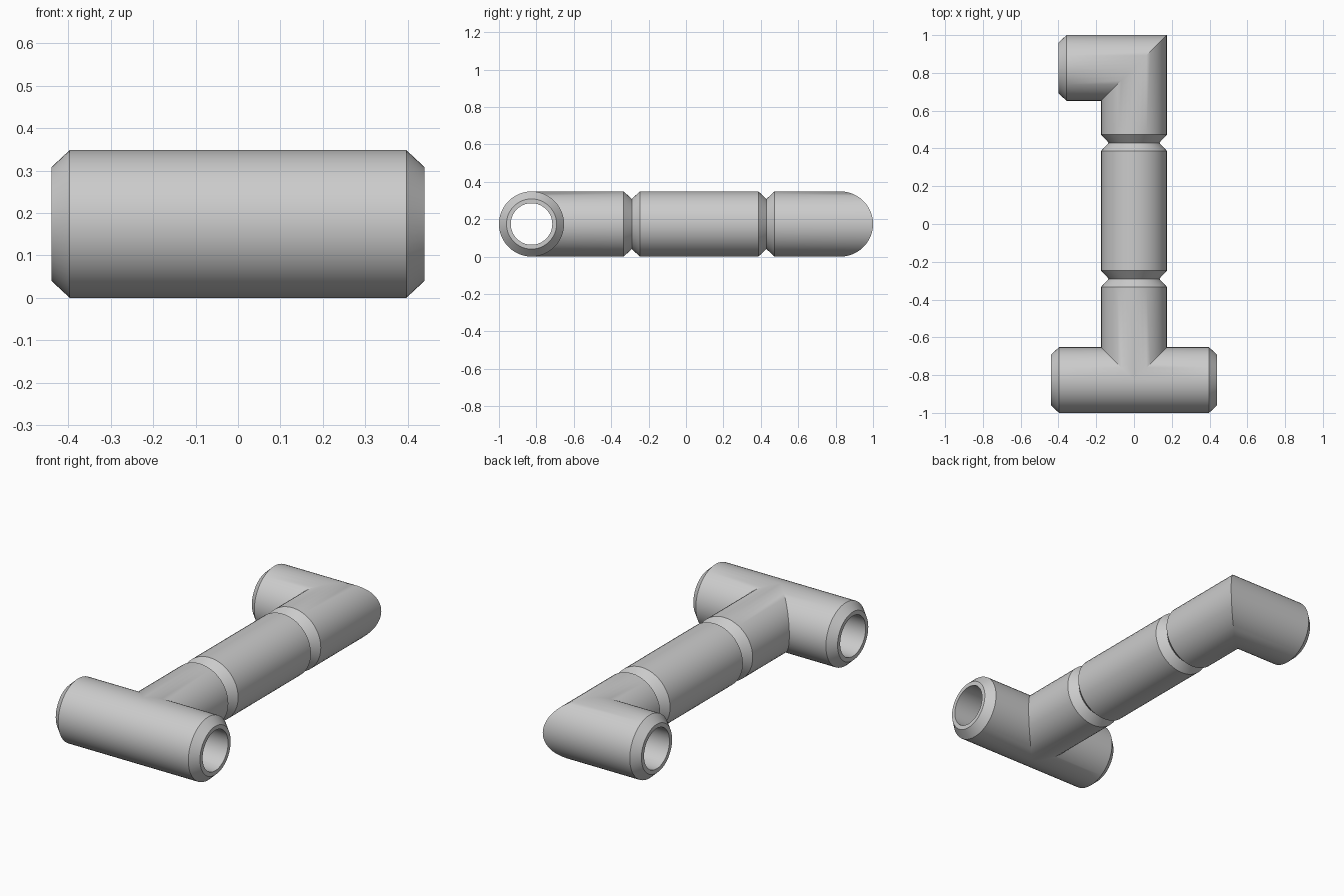
import bpy, bmesh, math

if "Cube" in bpy.data.objects:
    bpy.data.objects.remove(bpy.data.objects["Cube"])

R, BORE, LIP, CH = 0.174, 0.111, 0.134, 0.043   # pipe radius, bore, end lip, chamfer
Z, SEG = 0.174, 48
Y_TEE, Y_ELBOW = -0.826, 0.826


def rings_to_end(end, direction):
    """Profile from the seam (None), out over the chamfered end, back down the bore."""
    return [(None, R), (end - direction * CH, R), (end, LIP), (end, BORE), (None, BORE)]


def add_arm(bm, profile, along, yc, seam):
    """Sweep rings along x or y; seam(c) gives the position of the mitred ring."""
    rows = []
    for t, r in profile:
        row = []
        for i in range(SEG):
            a = 2 * math.pi * i / SEG
            c, s = r * math.cos(a), r * math.sin(a)
            p = seam(c) if t is None else t
            co = (p, yc + c, Z + s) if along == 'x' else (c, p, Z + s)
            row.append(bm.verts.new(co))
        rows.append(row)
    for a, b in zip(rows, rows[1:]):
        for i in range(SEG):
            j = (i + 1) % SEG
            bm.faces.new((a[i], a[j], b[j], b[i]))


def finish(bm, name):
    bmesh.ops.remove_doubles(bm, verts=bm.verts[:], dist=0.0003)
    bmesh.ops.recalc_face_normals(bm, faces=bm.faces[:])
    mesh = bpy.data.meshes.new(name)
    bm.to_mesh(mesh)
    bm.free()
    ob = bpy.data.objects.new(name, mesh)
    bpy.context.collection.objects.link(ob)
    bpy.ops.object.select_all(action='DESELECT')
    ob.select_set(True)
    bpy.context.view_layer.objects.active = ob
    bpy.ops.object.shade_smooth_by_angle(angle=math.radians(30))


LOW, HIGH = -0.29, 0.43   # joint positions along y

# Tee: two cross arms mitred to a stem
bm = bmesh.new()
for d in (-1, 1):
    add_arm(bm, rings_to_end(0.44 * d, d), 'x', Y_TEE, lambda c, d=d: d * max(0, c))
add_arm(bm, rings_to_end(LOW, 1), 'y', 0, lambda c: Y_TEE + abs(c))
finish(bm, "tee_fitting")

# Straight pipe with chamfered ends
bm = bmesh.new()
add_arm(bm, [(LOW, BORE), (LOW, LIP), (LOW + CH, R), (HIGH - CH, R),
             (HIGH, LIP), (HIGH, BORE), (LOW, BORE)], 'y', 0, None)
finish(bm, "straight_pipe")

# Elbow: stem and side arm meeting at a 45 degree mitre
bm = bmesh.new()
add_arm(bm, rings_to_end(HIGH, -1), 'y', 0, lambda c: Y_ELBOW + c)
add_arm(bm, rings_to_end(-0.40, -1), 'x', Y_ELBOW, lambda c: c)
finish(bm, "elbow_fitting")
